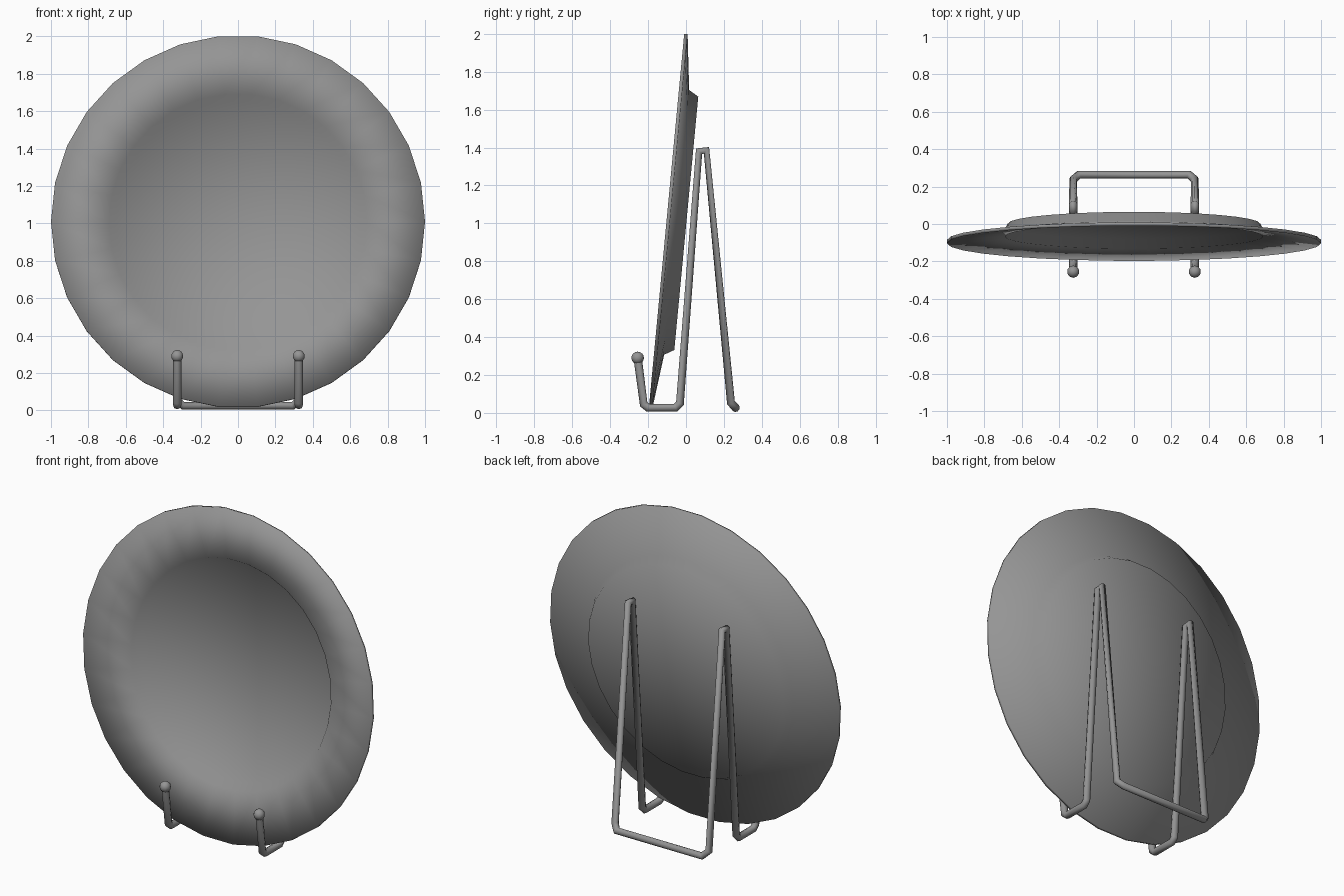
import bpy, bmesh, math
from mathutils import Matrix, Vector

old = bpy.data.objects.get("Cube")
if old:
    bpy.data.objects.remove(old, do_unlink=True)


def material(name, rgb):
    mat = bpy.data.materials.new(name)
    mat.use_nodes = True
    mat.diffuse_color = (*rgb, 1)
    mat.node_tree.nodes["Principled BSDF"].inputs["Base Color"].default_value = (*rgb, 1)
    return mat


grey = material("grey", (0.3, 0.3, 0.3))


def add_mesh(name, bm):
    bmesh.ops.recalc_face_normals(bm, faces=bm.faces)
    for face in bm.faces:
        face.smooth = True
    mesh = bpy.data.meshes.new(name)
    bm.to_mesh(mesh)
    bm.free()
    mesh.materials.append(grey)
    obj = bpy.data.objects.new(name, mesh)
    bpy.context.collection.objects.link(obj)
    return obj


# Plate: closed (radius, depth) profile spun about its axis, then leaned back
SIDES = 30
profile = [(0, 0.085), (0.655, 0.085), (0.69, 0.036), (1, 0),
           (1, 0.018), (0.705, 0.054), (0.675, 0.105), (0, 0.105)]
bm = bmesh.new()
verts = [bm.verts.new((r, d, 0)) for r, d in profile]
edges = [bm.edges.new(pair) for pair in zip(verts, verts[1:])]
bmesh.ops.spin(bm, geom=verts + edges, cent=(0, 0, 0), axis=(0, 1, 0),
               angle=math.tau, steps=SIDES, use_merge=True)
bmesh.ops.remove_doubles(bm, verts=bm.verts, dist=0.0005)
lean = Matrix.Rotation(math.radians(-5.4), 4, "X")
bmesh.ops.transform(bm, matrix=Matrix.Translation((0, -0.103, 1.01)) @ lean, verts=bm.verts)
add_mesh("plate", bm)

# Stand: one bent wire, mirrored across the middle
half = [(0.325, -0.255, 0.29), (0.325, -0.223, 0.045), (0.325, -0.2, 0.027),
        (0.325, -0.055, 0.027), (0.325, -0.032, 0.05), (0.325, 0.069, 1.38),
        (0.325, 0.108, 1.385), (0.325, 0.237, 0.055), (0.295, 0.263, 0.025)]
path = half + [(-x, y, z) for x, y, z in reversed(half)]
curve = bpy.data.curves.new("wire_stand", "CURVE")
curve.dimensions = "3D"
curve.bevel_depth = 0.022
curve.bevel_resolution = 2
curve.use_fill_caps = True
spline = curve.splines.new("POLY")
spline.points.add(len(path) - 1)
for point, co in zip(spline.points, path):
    point.co = (*co, 1)
curve.materials.append(grey)
stand = bpy.data.objects.new("wire_stand", curve)
bpy.context.collection.objects.link(stand)
bpy.ops.object.select_all(action="DESELECT")
stand.select_set(True)
bpy.context.view_layer.objects.active = stand
bpy.ops.object.convert(target="MESH")
bpy.ops.object.shade_smooth()

# Round tips on the front hooks
for side, sign in (("left", 1), ("right", -1)):
    bm = bmesh.new()
    bmesh.ops.create_uvsphere(bm, u_segments=10, v_segments=8, radius=0.033)
    tip = Vector((sign * 0.325, -0.255, 0.29))
    bmesh.ops.translate(bm, vec=tip, verts=bm.verts)
    add_mesh(side + "_hook_tip", bm)
